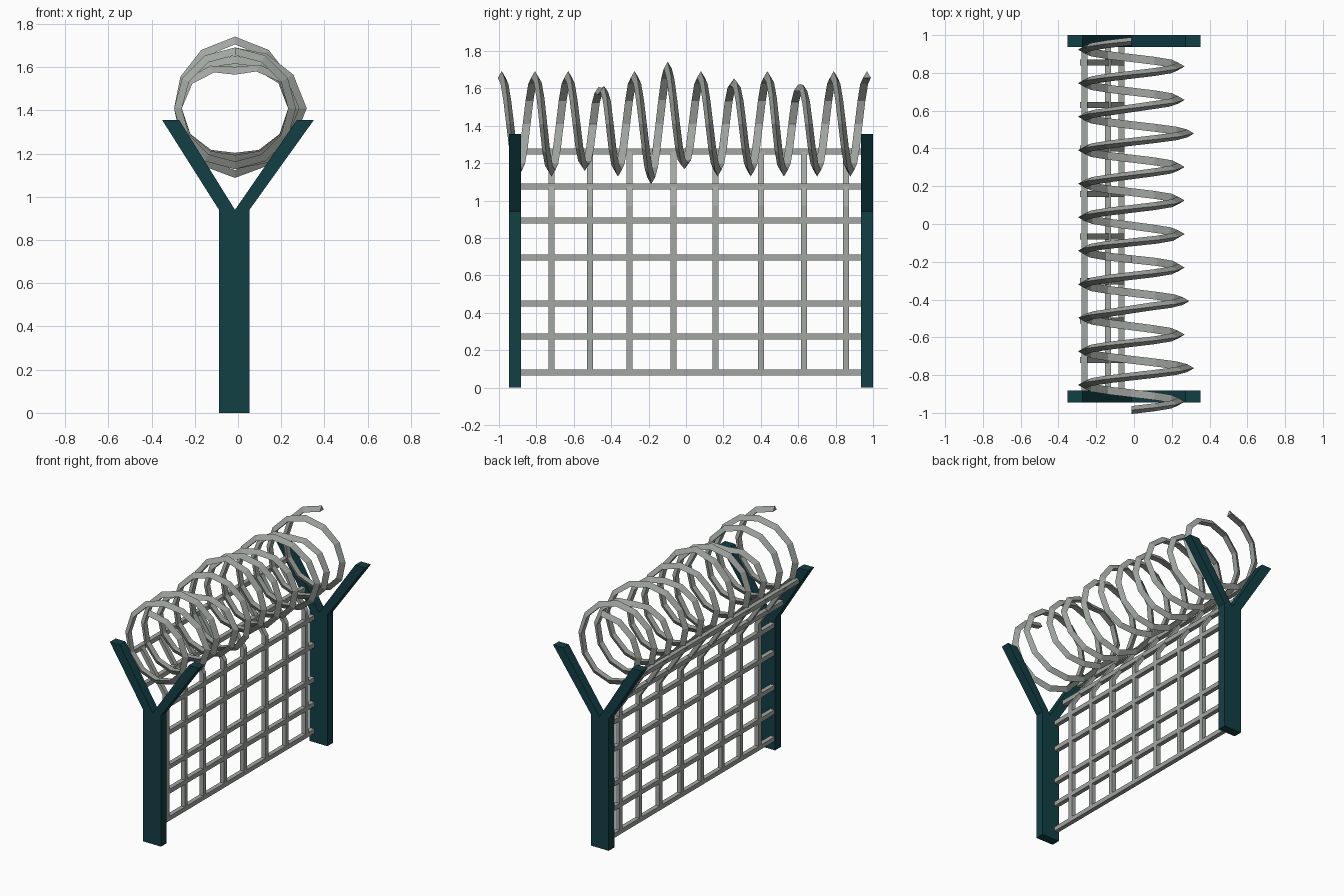
import bpy, bmesh, math
from mathutils import Vector

if "Cube" in bpy.data.objects:
    bpy.data.objects.remove(bpy.data.objects["Cube"])


def material(name, rgb):
    m = bpy.data.materials.new(name)
    m.diffuse_color = (*rgb, 1)
    m.use_nodes = True
    m.node_tree.nodes["Principled BSDF"].inputs["Base Color"].default_value = m.diffuse_color
    return m


TEAL = material("dark teal paint", (0.006, 0.050, 0.060))
STEEL = material("galvanised grey", (0.36, 0.385, 0.36))


def finish(name, bm, mat):
    bmesh.ops.recalc_face_normals(bm, faces=bm.faces)
    me = bpy.data.meshes.new(name)
    bm.to_mesh(me)
    bm.free()
    me.materials.append(mat)
    ob = bpy.data.objects.new(name, me)
    bpy.context.collection.objects.link(ob)


def sweep(name, sections, mat):
    """Skin a list of equal-sized cross-sections into a closed tube."""
    bm = bmesh.new()
    rings = [[bm.verts.new(p) for p in s] for s in sections]
    n = len(rings[0])
    for a, b in zip(rings, rings[1:]):
        for i in range(n):
            j = (i + 1) % n
            bm.faces.new((a[i], a[j], b[j], b[i]))
    bm.faces.new(rings[0][::-1])
    bm.faces.new(rings[-1])
    finish(name, bm, mat)


# Y-shaped posts: shaft plus two arms, profiles extruded along y
SHAFT = [(-0.088, 0), (0.053, 0), (0.053, 0.94), (-0.014, 0.94), (-0.088, 0.94)]
LEFT_ARM = [(-0.088, 0.94), (-0.014, 0.94), (-0.273, 1.357), (-0.352, 1.357)]
RIGHT_ARM = [(-0.014, 0.94), (0.053, 0.94), (0.352, 1.357), (0.273, 1.357)]


def post(name, y0, y1):
    outline = SHAFT[:3] + RIGHT_ARM[2:] + [SHAFT[3]] + LEFT_ARM[2:] + [SHAFT[4]]
    bm = bmesh.new()
    front, back = ([bm.verts.new((x, y, z)) for x, z in outline] for y in (y0, y1))
    idx = {p: i for i, p in enumerate(outline)}
    for part in (SHAFT, LEFT_ARM, RIGHT_ARM):
        bm.faces.new([front[idx[p]] for p in part])
        bm.faces.new([back[idx[p]] for p in reversed(part)])
    n = len(outline)
    for i in range(n):
        j = (i + 1) % n
        bm.faces.new((front[i], back[i], back[j], front[j]))
    finish(name, bm, TEAL)


post("front_post", -0.946, -0.882)
post("back_post", 0.936, 1.0)

# Fence mesh: square wires, bent along the left arm near the top
H = 0.016
WIRE_X = -0.067


def wire_x(z):
    return WIRE_X - max(0, z - 0.97) * 0.67


for i, z in enumerate((0.08, 0.273, 0.449, 0.695, 0.893, 1.075, 1.262)):
    x = wire_x(z)
    sections = [[(x + a * H, y, z + b * H) for a, b in ((-1, -1), (1, -1), (1, 1), (-1, 1))]
                for y in (-0.9, 0.95)]
    sweep(f"horizontal_wire_{i + 1}", sections, STEEL)

for i, y in enumerate((-0.72, -0.512, -0.303, -0.067, 0.158, 0.40, 0.63, 0.855)):
    sections = [[(wire_x(z) + a * H, y + b * H, z) for a, b in ((-1, -1), (1, -1), (1, 1), (-1, 1))]
                for z in (0.07, 0.97, 1.272)]
    sweep(f"vertical_wire_{i + 1}", sections, STEEL)

# Coil: 11 turns of a three-sided strand, with dents and bulges at some turns
DENTS = {1.25: 0.05, 2.5: -0.03, 3: -0.09, 3.25: 0.025, 4.5: 0.04, 5: 0.05,
         5.5: -0.04, 7: -0.04, 8.25: 0.05, 9: -0.07}
STEPS, TURNS, PITCH, R = 12, 11, 0.1775, 0.258
sections = []
for k in range(STEPS * TURNS + 1):
    t = k / STEPS
    r = R + sum(d * max(0, 1 - abs(t - c) * STEPS / 2.5) for c, d in DENTS.items())
    a = 2 * math.pi * t
    out = Vector((math.sin(a), 0, math.cos(a)))
    centre = Vector((-0.014, -0.985 + PITCH * t, 1.41)) + out * r
    side = Vector((0, 1, 0))
    sections.append([centre + out * 0.024,
                     centre - out * 0.012 + side * 0.021,
                     centre - out * 0.012 - side * 0.021])
sweep("wire_coil", sections, STEEL)
